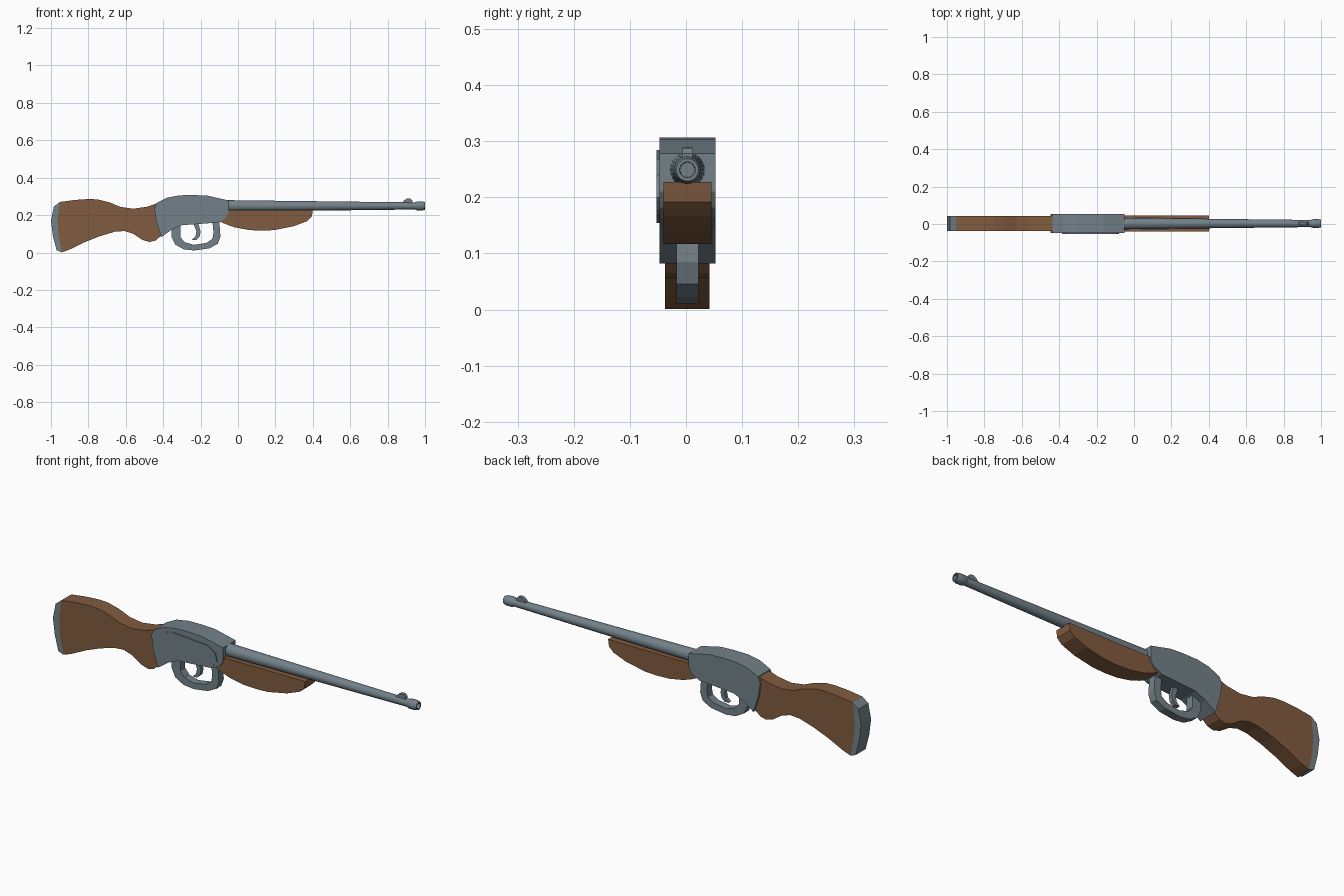
import bpy, bmesh, math
from mathutils import Matrix, Vector

cube = bpy.data.objects.get("Cube")
if cube:
    bpy.data.objects.remove(cube)

MID = 0.0025     # the centre plane, shifted by the raised side plate
BORE = 0.249     # height of the barrel axis


def material(name, rgb):
    m = bpy.data.materials.new(name)
    m.use_nodes = True
    m.diffuse_color = (*rgb, 1)
    m.node_tree.nodes["Principled BSDF"].inputs["Base Color"].default_value = (*rgb, 1)
    return m


steel = material("blue grey steel", (0.17, 0.22, 0.25))
wood = material("brown wood", (0.22, 0.105, 0.05))


def finish(name, bm, mat):
    bmesh.ops.recalc_face_normals(bm, faces=bm.faces)
    mesh = bpy.data.meshes.new(name)
    bm.to_mesh(mesh)
    bm.free()
    mesh.materials.append(mat)
    obj = bpy.data.objects.new(name, mesh)
    bpy.context.collection.objects.link(obj)
    return obj


def slab(name, outline, half, mat, y=MID):
    """Side outline (x, z) extruded evenly to both sides of y."""
    bm = bmesh.new()
    face = bm.faces.new([bm.verts.new((px, y - half, pz)) for px, pz in outline])
    out = bmesh.ops.extrude_face_region(bm, geom=[face])
    moved = [v for v in out["geom"] if isinstance(v, bmesh.types.BMVert)]
    bmesh.ops.translate(bm, verts=moved, vec=(0, 2 * half, 0))
    return finish(name, bm, mat)


def lathe(name, profile, mat, sides=24):
    """Profile (x, radius) spun round the barrel axis."""
    bm = bmesh.new()
    verts = [bm.verts.new((px, MID, BORE + r)) for px, r in profile]
    edges = [bm.edges.new(pair) for pair in zip(verts, verts[1:])]
    bmesh.ops.spin(bm, geom=verts + edges, cent=(0, MID, BORE), axis=(1, 0, 0),
                   angle=math.tau, steps=sides, use_duplicate=False)
    bmesh.ops.remove_doubles(bm, verts=bm.verts, dist=0.0001)
    obj = finish(name, bm, mat)
    bpy.ops.object.select_all(action="DESELECT")
    obj.select_set(True)
    bpy.context.view_layer.objects.active = obj
    bpy.ops.object.shade_smooth_by_angle(angle=math.radians(35))
    return obj


# Butt stock and its end pad share one seam
seam = [(-.953, .27), (-.965, .18), (-.961, .1), (-.942, .001)]
slab("butt_stock", seam + [
    (-.90, .016), (-.82, .055), (-.74, .087), (-.66, .111), (-.607, .115),
    (-.56, .1), (-.51, .067), (-.473, .056), (-.44, .065), (-.40, .1),
    (-.35, .14), (-.40, .274), (-.435, .262), (-.485, .245), (-.56, .234),
    (-.628, .244), (-.69, .269), (-.75, .284), (-.80, .286), (-.873, .281)],
    .0395, wood)
slab("butt_pad", seam + [(-.97, .012), (-.99, .09), (-1, .17), (-.985, .245)],
     .0395, steel)

# Receiver with a raised plate on one side
slab("receiver", [
    (-.41, .082), (-.355, .122), (-.30, .146), (-.11, .16), (-.067, .182),
    (-.05, .21), (-.05, .278), (-.088, .287), (-.163, .304), (-.23, .307),
    (-.31, .306), (-.377, .294), (-.435, .265), (-.447, .235), (-.437, .165)],
    .05, steel)
slab("side_plate", [
    (-.385, .18), (-.36, .155), (-.30, .154), (-.14, .168), (-.10, .178),
    (-.08, .2), (-.09, .24), (-.13, .268), (-.33, .284), (-.36, .275),
    (-.385, .24)], .004, steel, y=-.0485)

# Fore-end under the barrel
slab("fore_end", [
    (-.10, .168), (-.067, .152), (-.02, .135), (.06, .12), (.13, .117),
    (.195, .12), (.30, .141), (.37, .168), (.395, .192), (.40, .227),
    (-.10, .227)], .043, wood)

# Trigger guard loop and trigger
slab("trigger_guard", [
    (-.355, .14), (-.356, .085), (-.335, .042), (-.29, .017), (-.235, .011),
    (-.155, .022), (-.108, .046), (-.094, .085), (-.10, .17), (-.137, .17),
    (-.131, .105), (-.137, .073), (-.168, .052), (-.235, .041), (-.285, .055),
    (-.308, .083), (-.308, .15)], .0195, steel)
slab("trigger", [
    (-.24, .16), (-.222, .112), (-.228, .085), (-.245, .068), (-.222, .068),
    (-.205, .085), (-.2, .112), (-.213, .16)], .01, steel)

# Tapered barrel, flared muzzle with a recessed bore
lathe("barrel", [(-.06, 0), (-.06, .031), (.3, .0265), (.95, .019), (.96, 0)], steel)
lathe("muzzle", [
    (.94, 0), (.945, .019), (.957, .024), (.985, .024), (1, .02),
    (1, .014), (.96, .013), (.96, 0)], steel)

# Front sight
slab("front_sight", [
    (.875, .262), (.89, .281), (.905, .289), (.922, .288), (.932, .278),
    (.932, .262)], .009, steel)
